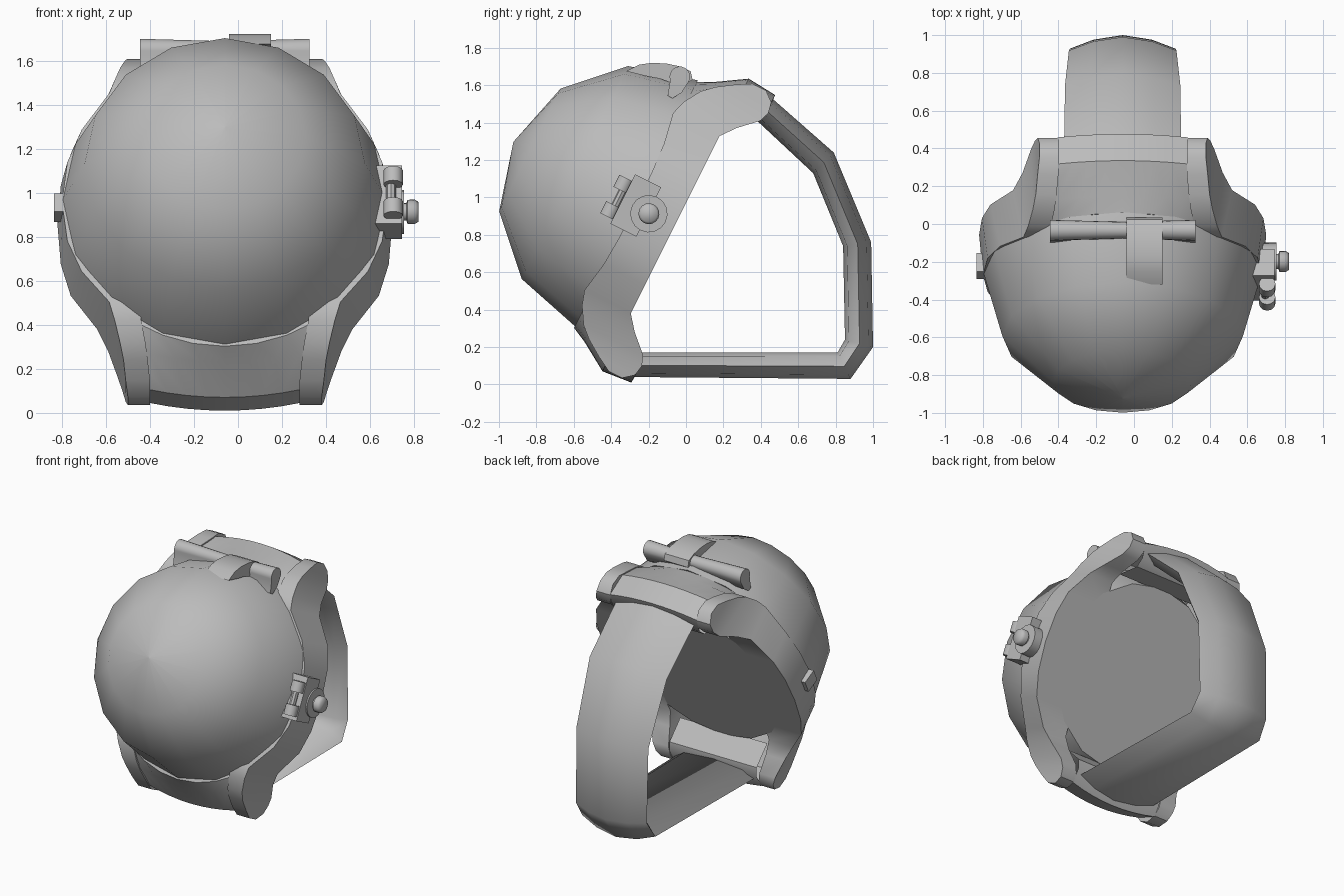
import bpy, bmesh, math
from mathutils import Vector

if "Cube" in bpy.data.objects:
    bpy.data.objects.remove(bpy.data.objects["Cube"])

CX = -0.06
S, C = 0.447, 0.894          # tilt of the watch body

mat = bpy.data.materials.new("grey_metal")
mat.diffuse_color = (0.5, 0.5, 0.5, 1)
mat.use_nodes = True
mat.node_tree.nodes["Principled BSDF"].inputs["Base Color"].default_value = mat.diffuse_color


def tilt(x, u, n):
    """Case space (across, along strap, outward) to world."""
    return Vector((x + CX, -0.27 + S * u - C * n, 0.96 + C * u + S * n))


def world(x, y, z):
    return Vector((x, y, z))


def finish(name, bm, angle=40):
    bmesh.ops.remove_doubles(bm, verts=bm.verts, dist=1e-5)
    bmesh.ops.recalc_face_normals(bm, faces=bm.faces)
    me = bpy.data.meshes.new(name)
    bm.to_mesh(me)
    bm.free()
    me.materials.append(mat)
    ob = bpy.data.objects.new(name, me)
    bpy.context.collection.objects.link(ob)
    bpy.context.view_layer.objects.active = ob
    ob.select_set(True)
    bpy.ops.object.shade_smooth_by_angle(angle=math.radians(angle))
    ob.select_set(False)
    return ob


def loft(name, rings, closed=True, caps=True, angle=40):
    """Skin a list of equal-length point rings."""
    bm = bmesh.new()
    vs = [[bm.verts.new(p) for p in r] for r in rings]
    k = len(vs[0])
    for a, b in zip(vs, vs[1:]):
        for i in range(k if closed else k - 1):
            j = (i + 1) % k
            bm.faces.new((a[i], a[j], b[j], b[i]))
    if caps:
        bm.faces.new(vs[0])
        bm.faces.new(vs[-1])
    return finish(name, bm, angle)


def circle(r, seg):
    return [(r * math.cos(2 * math.pi * i / seg), r * math.sin(2 * math.pi * i / seg))
            for i in range(seg)]


def turned_x(name, u, n, steps, seg=16):
    """Round part on the x axis; steps = (x, radius)."""
    loft(name, [[tilt(x, u + a, n + b) for a, b in circle(r, seg)] for x, r in steps], angle=60)


# Domed crystal
R = 0.735
rings = []
for d in (90, 60, 30, 0.05):
    t = math.radians(d)
    rings.append([tilt(a, b + 0.01, R * math.cos(t)) for a, b in circle(R * math.sin(t), 16)])
loft("dome", rings, angle=60)

# Case back
loft("case_back", [[tilt(a, b, n) for a, b in circle(r, 16)]
                   for n, r in ((-0.237, 0.62), (-0.01, 0.71))])

# Case sides running into the lugs: u, back n, front n, inner x, outer back x, outer front x
half = [(0, -0.237, 0.0, 0.40, 0.76, 0.74), (0.2, -0.237, 0.0, 0.40, 0.745, 0.715),
        (0.36, -0.237, 0.01, 0.40, 0.70, 0.65), (0.53, -0.237, 0.04, 0.39, 0.58, 0.525),
        (0.61, -0.30, 0.015, 0.38, 0.53, 0.50), (0.70, -0.395, -0.04, 0.36, 0.485, 0.475),
        (0.755, -0.416, -0.10, 0.35, 0.465, 0.46), (0.815, -0.405, -0.19, 0.34, 0.45, 0.45),
        (0.86, -0.35, -0.27, 0.34, 0.44, 0.44)]
stations = [(-u, *r) for u, *r in reversed(half[1:])] + half
for side, label in ((-1, "left"), (1, "right")):
    loft("case_side_" + label,
         [[tilt(side * xi, u, nb), tilt(side * xb, u, nb),
           tilt(side * xf, u, nf), tilt(side * xi, u, nf)]
          for u, nb, nf, xi, xb, xf in stations])

# End pieces filling the space between the lugs
cols = [i / 4 for i in range(-4, 5)]
for s, label in ((1, "top"), (-1, "bottom")):
    rows = []
    for r, n in ((0.68, 0.0), (R, 0.0)):
        rows.append([tilt(r * math.sin(t * math.pi / 4),
                          s * r * math.cos(t * math.pi / 4), n) for t in cols])
    for hw, u, n, bulge in ((0.45, 0.775, -0.08, 0.07), (0.345, 0.875, -0.24, 0.04),
                            (0.345, 0.86, -0.405, 0.04), (0.345, 0.72, -0.415, 0.0),
                            (0.345, 0.66, -0.385, 0.0), (0.345, 0.64, -0.33, 0.0),
                            (0.345, 0.60, -0.22, 0.0)):
        rows.append([tilt(hw * t, s * (u - bulge * t * t), n) for t in cols])
    loft("end_piece_" + label, rows, closed=False, caps=False, angle=35)

# Strap: outer point, inner point, half width
path = [((0.36, 1.61), (0.30, 1.49), 0.31), ((0.46, 1.53), (0.38, 1.41), 0.31),
        ((0.79, 1.24), (0.68, 1.13), 0.305), ((0.99, 0.76), (0.84, 0.74), 0.285),
        ((1.00, 0.20), (0.85, 0.24), 0.28), ((0.88, 0.03), (0.81, 0.17), 0.29),
        ((-0.30, 0.04), (-0.24, 0.17), 0.31)]
section = [(0, 0), (0.55, 0.16), (1, 0.48), (0.75, 0.86), (0, 1),
           (-0.75, 0.86), (-1, 0.48), (-0.55, 0.16)]
loft("strap", [[world(CX + a * hw, o[0] + (i[0] - o[0]) * d, o[1] + (i[1] - o[1]) * d)
                for a, d in section] for o, i, hw in path], angle=80)

# Cross bar on top with a drooping teardrop section
drop = [(0.055 * math.cos(math.radians(a)), 0.055 * math.sin(math.radians(a)))
        for a in range(-20, 201, 20)]
drop += [(-0.065, -0.10), (-0.04, -0.115), (0.01, -0.085)]
loft("cross_bar", [[world(x, -0.033 + a * k, 1.645 + b * k) for a, b in drop]
                   for x, k in ((-0.445, 1.0), (-0.25, 0.9), (-0.06, 0.8),
                                (0.13, 0.9), (0.325, 1.0))])

# Claw-shaped lever over the bar
claw = [(-0.32, 1.675), (-0.25, 1.71), (-0.18, 1.72), (-0.10, 1.715), (-0.03, 1.70),
        (0.025, 1.675), (0.035, 1.63), (-0.01, 1.60), (-0.07, 1.61), (-0.14, 1.635), (-0.22, 1.65)]
loft("lever", [[world(x, y, z) for y, z in claw] for x in (-0.04, 0.15)])


# Crown housing and opposite button
def block(name, x0, x1, u0, u1, n0, n1):
    loft(name, [[tilt(x, u0, n0), tilt(x, u1, n0), tilt(x, u1, n1), tilt(x, u0, n1)]
                for x in (x0, x1)])


block("crown_housing", 0.68, 0.805, -0.15, 0.145, -0.08, 0.075)
block("left_button", -0.775, -0.70, -0.05, 0.04, -0.11, 0.0)

# Crown
turned_x("crown_base", -0.01, -0.085, [(0.70, 0.10), (0.815, 0.10)])
turned_x("crown_knob", -0.01, -0.085, [(0.80, 0.04), (0.825, 0.04), (0.83, 0.055),
                                       (0.862, 0.056), (0.88, 0.045)])

# Two small pushers joined by a rod
for u, label in ((0.07, "upper"), (-0.088, "lower")):
    loft("pusher_" + label, [[tilt(0.765 + a, v, 0.105 + b) for a, b in circle(0.044, 12)]
                             for v in (u - 0.036, u + 0.036)])
loft("pusher_rod", [[tilt(0.755 + a, u, 0.095 + b) for a, b in circle(0.022, 8)]
                    for u in (-0.085, 0.07)])
